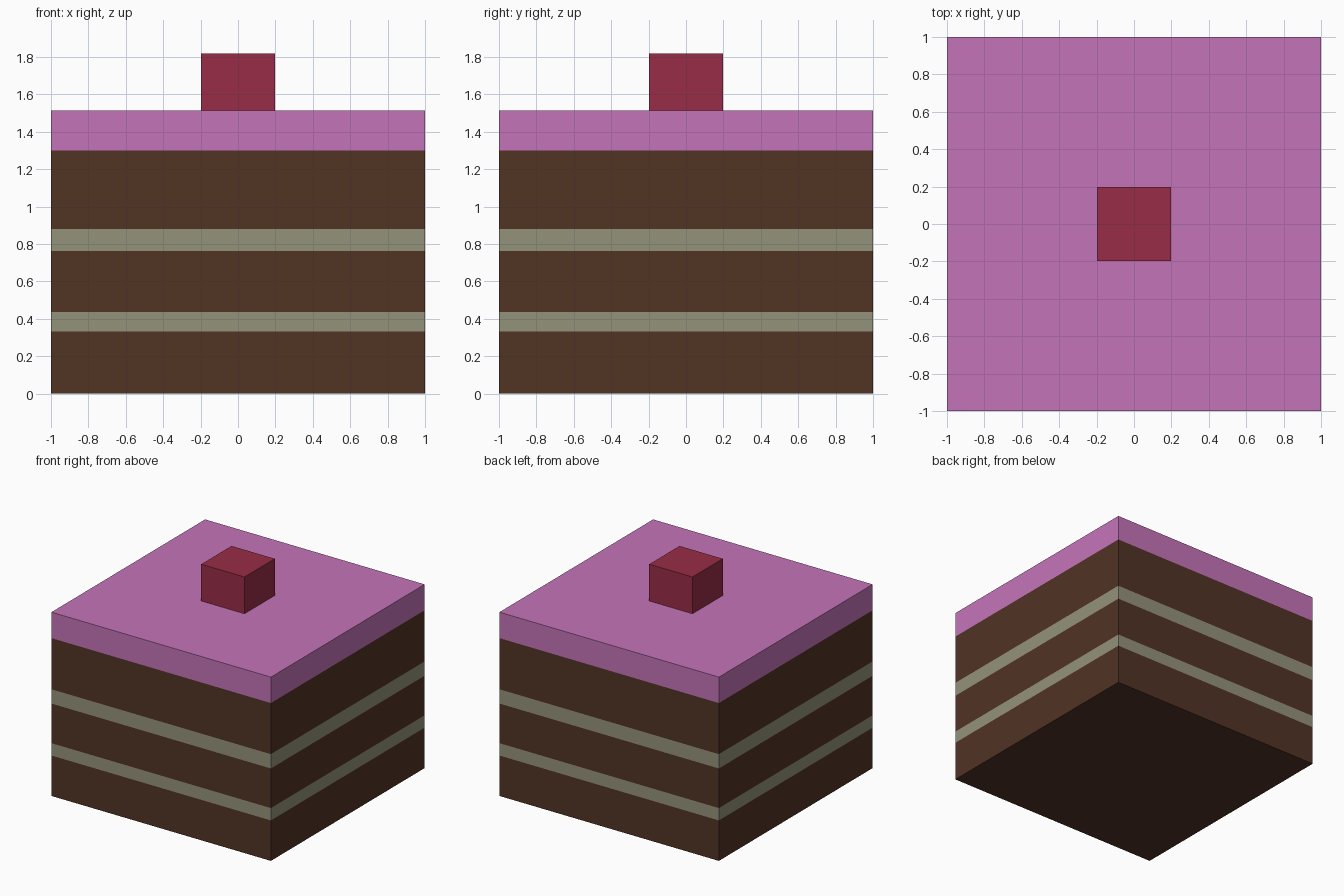
import bpy

if "Cube" in bpy.data.objects:
    bpy.data.objects.remove(bpy.data.objects["Cube"])


def material(name, rgb):
    """Flat colour from 0-255 sRGB values, stored as linear."""
    mat = bpy.data.materials.new(name)
    lin = [((c / 255 + 0.055) / 1.055) ** 2.4 for c in rgb]
    mat.diffuse_color = (*lin, 1.0)
    mat.use_nodes = True
    mat.node_tree.nodes["Principled BSDF"].inputs["Base Color"].default_value = mat.diffuse_color
    return mat


def slab(name, half, z0, z1, mat):
    """Square box of half-width `half` between two heights."""
    bpy.ops.mesh.primitive_cube_add(size=1, location=(0, 0, (z0 + z1) / 2))
    obj = bpy.context.object
    obj.name = name
    obj.scale = (2 * half, 2 * half, z1 - z0)
    bpy.ops.object.transform_apply(location=True, rotation=False, scale=True)
    obj.data.materials.append(mat)
    return obj


chocolate = material("chocolate_brown", (81, 51, 36))
cream = material("cream_filling", (148, 146, 122))
icing = material("pink_icing", (197, 116, 185))
red = material("cherry_red", (152, 45, 71))

# Stacked cake layers, each starting where the last one ended
z = 0.0
for name, top, mat in (
    ("bottom_sponge", 0.333, chocolate),
    ("lower_cream", 0.435, cream),
    ("middle_sponge", 0.761, chocolate),
    ("upper_cream", 0.879, cream),
    ("top_sponge", 1.30, chocolate),
    ("icing", 1.514, icing),
):
    slab(name, 1.0, z, top, mat)
    z = top

# Cherry cube on top
slab("cherry", 0.197, z, 1.817, red)
